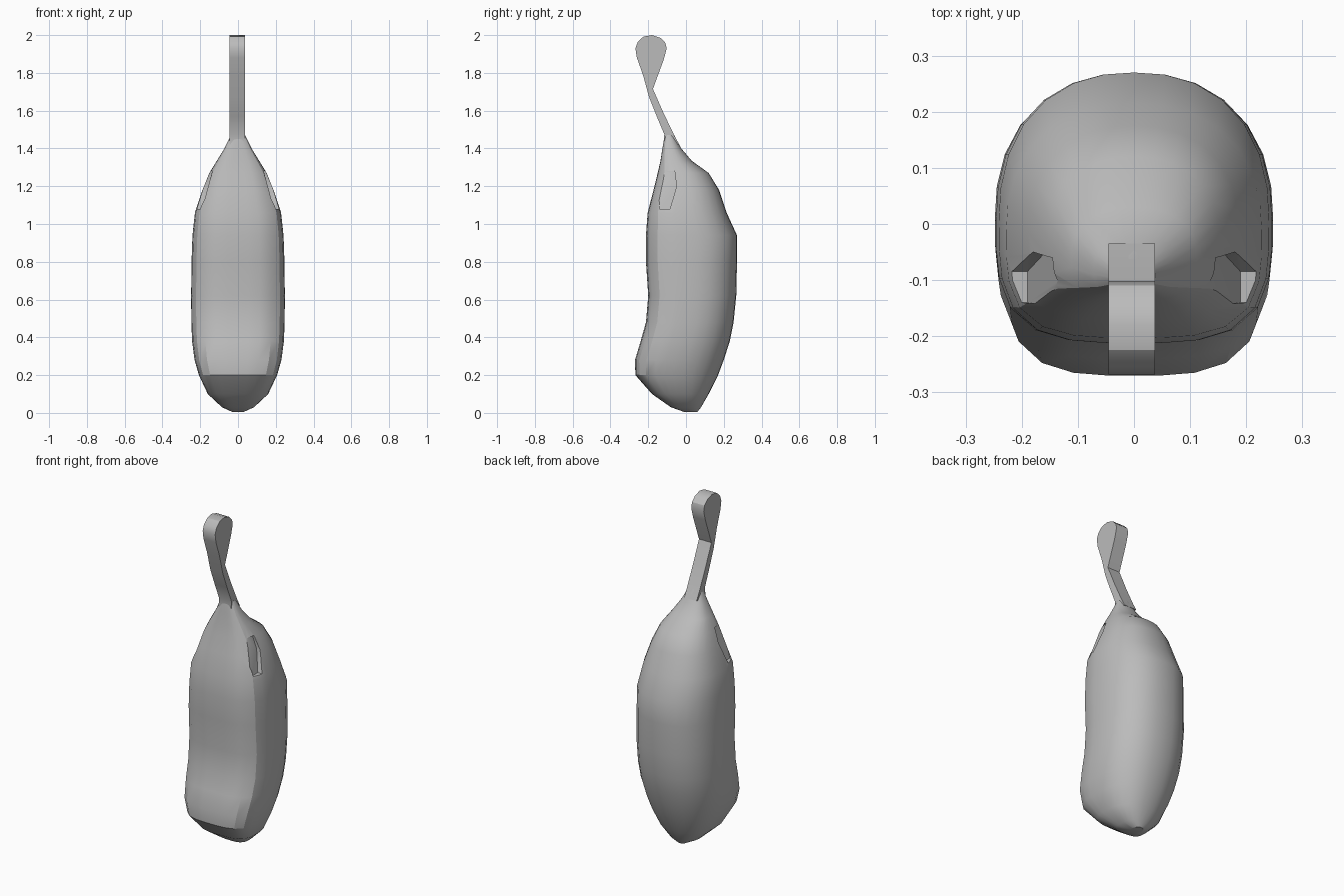
import bpy, bmesh, math

if "Cube" in bpy.data.objects:
    bpy.data.objects.remove(bpy.data.objects["Cube"], do_unlink=True)

grey = bpy.data.materials.new("plain grey")
grey.use_nodes = True
grey.diffuse_color = (0.5, 0.5, 0.5, 1)
grey.node_tree.nodes["Principled BSDF"].inputs["Base Color"].default_value = (0.5, 0.5, 0.5, 1)


def make_object(name, bm):
    bmesh.ops.recalc_face_normals(bm, faces=bm.faces)
    mesh = bpy.data.meshes.new(name)
    bm.to_mesh(mesh)
    bm.free()
    mesh.materials.append(grey)
    obj = bpy.data.objects.new(name, mesh)
    bpy.context.collection.objects.link(obj)
    return obj


def smooth(obj, degrees):
    bpy.ops.object.select_all(action='DESELECT')
    obj.select_set(True)
    bpy.context.view_layer.objects.active = obj
    bpy.ops.object.shade_smooth_by_angle(angle=math.radians(degrees))


def section(bm, z, half, front, back, count=28):
    """Ring with a flattened front and a rounder back."""
    middle = front + 0.45 * (back - front)
    ring = []
    for i in range(count):
        a = math.tau * i / count
        c, s = math.cos(a), math.sin(a)
        power = 3.4 if s < 0 else 2.3
        r = (abs(c) ** power + abs(s) ** power) ** (-1 / power)
        depth = (middle - front) if s < 0 else (back - middle)
        ring.append(bm.verts.new((half * r * c, middle + depth * r * s, z)))
    return ring


def prism(name, outline, x0, x1):
    """Side outline of (y, z) points extruded across x."""
    bm = bmesh.new()
    face = bm.faces.new([bm.verts.new((x0, y, z)) for y, z in outline])
    moved = bmesh.ops.extrude_face_region(bm, geom=[face])["geom"]
    verts = [v for v in moved if isinstance(v, bmesh.types.BMVert)]
    bmesh.ops.translate(bm, verts=verts, vec=(x1 - x0, 0, 0))
    return make_object(name, bm)


# Fruit body and cap: height, half width, front y, back y
rings = [
    (0.005, 0.03, -0.01, 0.06), (0.03, 0.085, -0.08, 0.08),
    (0.10, 0.16, -0.18, 0.12), (0.20, 0.207, -0.268, 0.17),
    (0.28, 0.23, -0.27, 0.20), (0.38, 0.243, -0.24, 0.232),
    (0.48, 0.247, -0.212, 0.252), (0.62, 0.248, -0.20, 0.266),
    (0.80, 0.246, -0.212, 0.27), (0.94, 0.241, -0.212, 0.27),
    (1.06, 0.228, -0.203, 0.215), (1.18, 0.188, -0.172, 0.175),
    (1.27, 0.152, -0.15, 0.12), (1.335, 0.112, -0.135, 0.03),
    (1.40, 0.072, -0.125, -0.025), (1.47, 0.038, -0.113, -0.062),
]
bm = bmesh.new()
loops = [section(bm, *r) for r in rings]
for low, high in zip(loops, loops[1:]):
    for i in range(len(low)):
        j = (i + 1) % len(low)
        bm.faces.new((low[i], low[j], high[j], high[i]))
bm.faces.new(loops[0])
bm.faces.new(loops[-1])
body = make_object("fruit_body", bm)

# Leaf notches cut into the shoulders of the cap
for name, side in (("left_notch", 1), ("right_notch", -1)):
    bm = bmesh.new()
    outline = [(-0.14, 1.08), (-0.085, 1.08), (-0.05, 1.2),
               (-0.06, 1.28), (-0.11, 1.28), (-0.145, 1.2)]
    inner = [bm.verts.new((side * (0.19 - (z - 1.08) * 0.27), y, z)) for y, z in outline]
    outer = [bm.verts.new((side * 0.4, y, z)) for y, z in outline]
    bm.faces.new(inner)
    bm.faces.new(outer)
    for i in range(6):
        j = (i + 1) % 6
        bm.faces.new((inner[i], inner[j], outer[j], outer[i]))
    cutter = make_object(name, bm)
    cutter.hide_render = True
    cutter.hide_viewport = True
    cut = body.modifiers.new(name, 'BOOLEAN')
    cut.operation = 'DIFFERENCE'
    cut.object = cutter
    cut.solver = 'EXACT'

# Bake the notches and drop the cutters
bpy.context.view_layer.update()
result = bpy.data.meshes.new_from_object(body.evaluated_get(bpy.context.evaluated_depsgraph_get()))
body.modifiers.clear()
body.data = result
for name in ("left_notch", "right_notch"):
    bpy.data.objects.remove(bpy.data.objects[name], do_unlink=True)
smooth(body, 25)

# Curved stem with a rounded tip
stem = prism("stem", [
    (-0.118, 1.42), (-0.115, 1.475), (-0.155, 1.57), (-0.195, 1.67), (-0.228, 1.79),
    (-0.26, 1.88), (-0.268, 1.93), (-0.255, 1.965), (-0.225, 1.992),
    (-0.18, 2.0), (-0.135, 1.985), (-0.11, 1.96), (-0.102, 1.93),
    (-0.118, 1.87), (-0.175, 1.715), (-0.12, 1.59), (-0.06, 1.465), (-0.035, 1.42),
], -0.045, 0.037)
smooth(stem, 30)
